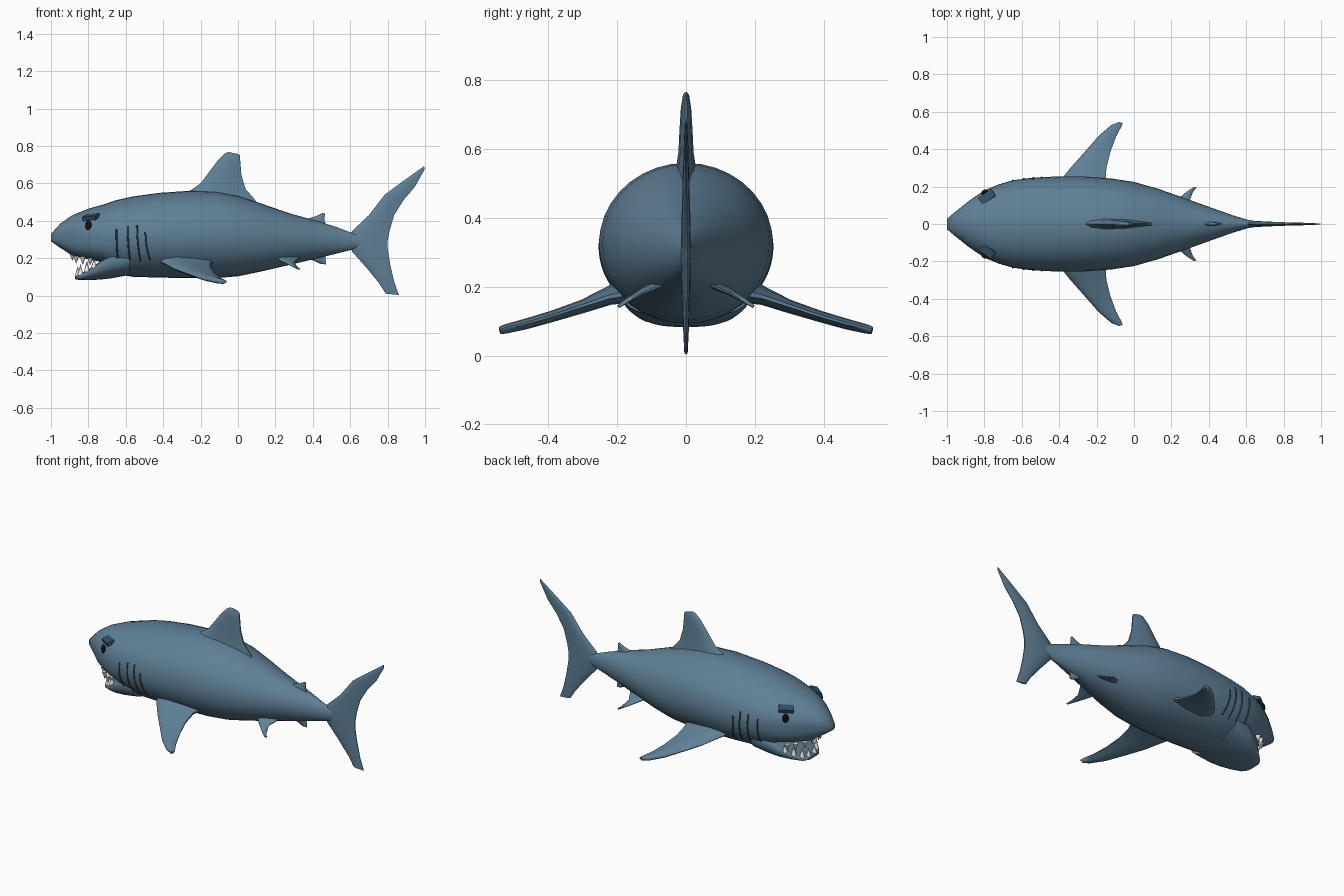
import bpy, bmesh
from math import sin, cos, pi, sqrt, radians, copysign
from mathutils import Vector

if "Cube" in bpy.data.objects:
    bpy.data.objects.remove(bpy.data.objects["Cube"])


def material(name, rgb):
    m = bpy.data.materials.new(name)
    m.diffuse_color = (*rgb, 1)
    m.use_nodes = True
    m.node_tree.nodes["Principled BSDF"].inputs["Base Color"].default_value = m.diffuse_color
    return m


SKIN = material("skin_blue", (0.115, 0.215, 0.305))
DARK = material("dark_blue", (0.035, 0.08, 0.13))
BLACK = material("black", (0.005, 0.005, 0.005))
WHITE = material("tooth_white", (0.8, 0.78, 0.72))


def finish(name, bm, mat, angle=50):
    bmesh.ops.recalc_face_normals(bm, faces=bm.faces)
    me = bpy.data.meshes.new(name)
    bm.to_mesh(me)
    bm.free()
    me.materials.append(mat)
    me.polygons.foreach_set("use_smooth", [True] * len(me.polygons))
    me.set_sharp_from_angle(angle=radians(angle))
    ob = bpy.data.objects.new(name, me)
    bpy.context.collection.objects.link(ob)
    return ob


def loft(name, rings, mat, angle=50):
    """Skin a list of closed rings and cap both ends."""
    bm = bmesh.new()
    vs = [[bm.verts.new(p) for p in r] for r in rings]
    n = len(vs[0])
    for a, b in zip(vs, vs[1:]):
        for i in range(n):
            j = (i + 1) % n
            bm.faces.new((a[i], a[j], b[j], b[i]))
    bm.faces.new(vs[0])
    bm.faces.new(vs[-1])
    return finish(name, bm, mat, angle)


def section(x, bot, top, hw, mid, e=1.0, n=36):
    """Body cross-section; e < 1 squares off the lower half."""
    ring = []
    for i in range(n):
        c, s = cos(2 * pi * i / n), sin(2 * pi * i / n)
        if s < 0:
            c = copysign(abs(c) ** e, c)
            s = -abs(s) ** e
        ring.append((x, hw * c, mid + s * ((top - mid) if s > 0 else (mid - bot))))
    return ring


# Body: x, bottom, top, half width, widest height
BODY = [
    (-1.0, .29, .33, .028, .31), (-.95, .255, .385, .07, .325),
    (-.885, .213, .43, .122, .33), (-.80, .193, .464, .18, .33),
    (-.72, .178, .487, .213, .325), (-.65, .115, .51, .233, .32),
    (-.56, .10, .53, .246, .315), (-.42, .096, .549, .254, .32),
    (-.26, .093, .56, .253, .325), (-.12, .093, .556, .243, .325),
    (0, .103, .533, .225, .32), (.13, .13, .49, .188, .31),
    (.28, .165, .438, .135, .305), (.42, .198, .40, .085, .30),
    (.53, .225, .365, .046, .295), (.61, .245, .335, .022, .29),
    (.68, .26, .32, .012, .29),
]
loft("body", [section(*b, e=.7 if b[0] < -.68 else 1) for b in BODY], SKIN)

# Lower jaw
JAW = [(-.872, .088, .103, .055, .096), (-.85, .083, .112, .085, .10),
       (-.80, .083, .14, .125, .125), (-.74, .085, .18, .165, .165),
       (-.68, .092, .23, .19, .20), (-.58, .11, .28, .20, .22)]
loft("lower_jaw", [section(*j, e=.75) for j in JAW], SKIN)


def skin_y(x, z):
    """Half width of the body at a given length and height."""
    for a, b in zip(BODY, BODY[1:]):
        if a[0] <= x <= b[0]:
            t = (x - a[0]) / (b[0] - a[0])
            _, bot, top, hw, mid = [p + (q - p) * t for p, q in zip(a, b)]
            h = (top - mid) if z > mid else (mid - bot)
            return hw * sqrt(max(0, 1 - ((z - mid) / h) ** 2))
    return 0


def fin(name, spans, thick_axis, side=1):
    """Fin from (leading point, trailing point, half thickness) spans."""
    lens = [(0, 0), (.08, .6), (.3, 1), (.65, .8), (1, .2)]
    outline = lens + [(u, -t) for u, t in reversed(lens[1:])]
    axis = Vector(thick_axis)
    rings = []
    for lead, trail, th in spans:
        a, b = Vector(lead), Vector(trail)
        ring = [a.lerp(b, u) + axis * (t * th) for u, t in outline]
        rings.append([(p.x, p.y * side, p.z) for p in ring])
    return loft(name, rings, SKIN, 60)


def mid_fin(name, spans):
    fin(name, [((a, 0, b), (c, 0, d), t) for a, b, c, d, t in spans], (0, 1, 0))


# Fins on the centre line: lead x, z, trail x, z, half thickness
mid_fin("dorsal_fin", [
    (-.32, .53, .13, .46, .035), (-.25, .565, .08, .525, .028),
    (-.20, .60, .04, .57, .022), (-.155, .66, .018, .645, .019),
    (-.11, .72, .012, .72, .015), (-.07, .76, .01, .75, .009),
    (-.05, .767, 0, .757, .005)])
mid_fin("second_dorsal_fin", [
    (.35, .39, .50, .35, .016), (.38, .413, .468, .385, .011),
    (.42, .425, .462, .405, .008), (.455, .443, .465, .435, .004)])
mid_fin("anal_fin", [
    (.36, .21, .47, .225, .014), (.40, .188, .468, .195, .01),
    (.44, .17, .472, .166, .005)])
mid_fin("tail_fin", [
    (.79, .01, .86, .003, .005), (.755, .065, .835, .075, .008),
    (.69, .145, .815, .16, .011), (.61, .235, .80, .25, .014),
    (.59, .29, .80, .29, .016), (.61, .345, .81, .345, .014),
    (.70, .43, .835, .43, .012), (.785, .54, .885, .51, .009),
    (.88, .61, .945, .58, .007), (.995, .692, .998, .675, .003)])

for s, tag in ((-1, "right"), (1, "left")):
    # Paired fins
    fin("pectoral_fin_" + tag, [
        ((-.45, .15, .20), (-.12, .15, .185), .04),
        ((-.40, .225, .175), (-.15, .225, .17), .026),
        ((-.34, .30, .142), (-.148, .30, .145), .019),
        ((-.26, .39, .113), (-.125, .39, .115), .016),
        ((-.19, .47, .09), (-.095, .47, .092), .015),
        ((-.12, .53, .075), (-.068, .52, .08), .013),
        ((-.085, .543, .072), (-.06, .54, .074), .01)],
        (0, .25, 1), s)
    fin("pelvic_fin_" + tag, [
        ((.18, .08, .21), (.33, .07, .205), .014),
        ((.225, .125, .188), (.30, .13, .18), .009),
        ((.28, .172, .162), (.315, .172, .155), .006),
        ((.32, .198, .143), (.333, .194, .141), .004)],
        (0, .5, 1), s)

    # Eye
    bm = bmesh.new()
    bmesh.ops.create_uvsphere(bm, u_segments=16, v_segments=10, radius=1)
    eye = finish("eye_" + tag, bm, BLACK)
    eye.scale = (.018, .012, .027)
    eye.location = (-.80, s * (skin_y(-.80, .375) + .001), .375)
    eye.rotation_euler = (0, 0, s * radians(32))

    # Brow
    bm = bmesh.new()
    bmesh.ops.create_cube(bm, size=1)
    brow = finish("brow_" + tag, bm, DARK, 30)
    brow.scale = (.085, .045, .022)
    brow.location = (-.785, s * (skin_y(-.785, .42) + .002), .42)
    brow.rotation_euler = (s * radians(-20), radians(-4), s * radians(35))

    # Gill slits
    for k, (x, lo, hi) in enumerate([(-.65, .20, .355), (-.59, .19, .37),
                                     (-.54, .185, .375), (-.495, .19, .34)]):
        cu = bpy.data.curves.new("gill_slit", "CURVE")
        cu.dimensions = "3D"
        cu.bevel_depth = .0045
        cu.bevel_resolution = 1
        sp = cu.splines.new("POLY")
        sp.points.add(8)
        for i, p in enumerate(sp.points):
            t = i / 8
            px = x + .012 * (1 - t) ** 2 * (k + 1) / 2
            z = lo + (hi - lo) * t
            p.co = (px, s * skin_y(px, z), z, 1)
        cu.materials.append(DARK)
        bpy.context.collection.objects.link(
            bpy.data.objects.new(f"gill_slit_{tag}_{k + 1}", cu))

    # Teeth: x, y, base z, signed height
    for k, (x, y, z, h) in enumerate([
            (-.857, .028, .10, .055), (-.842, .068, .108, .06),
            (-.808, .102, .125, .06), (-.77, .13, .148, .05),
            (-.885, .03, .222, -.035), (-.865, .075, .212, -.04),
            (-.83, .115, .208, -.045), (-.79, .14, .202, -.04)]):
        bm = bmesh.new()
        bmesh.ops.create_cone(bm, segments=8, cap_ends=True, radius1=.016,
                              radius2=.001, depth=abs(h))
        tooth = finish(f"tooth_{tag}_{k + 1}", bm, WHITE)
        tooth.location = (x, s * y, z + h / 2)
        if h < 0:
            tooth.rotation_euler = (pi, 0, 0)
